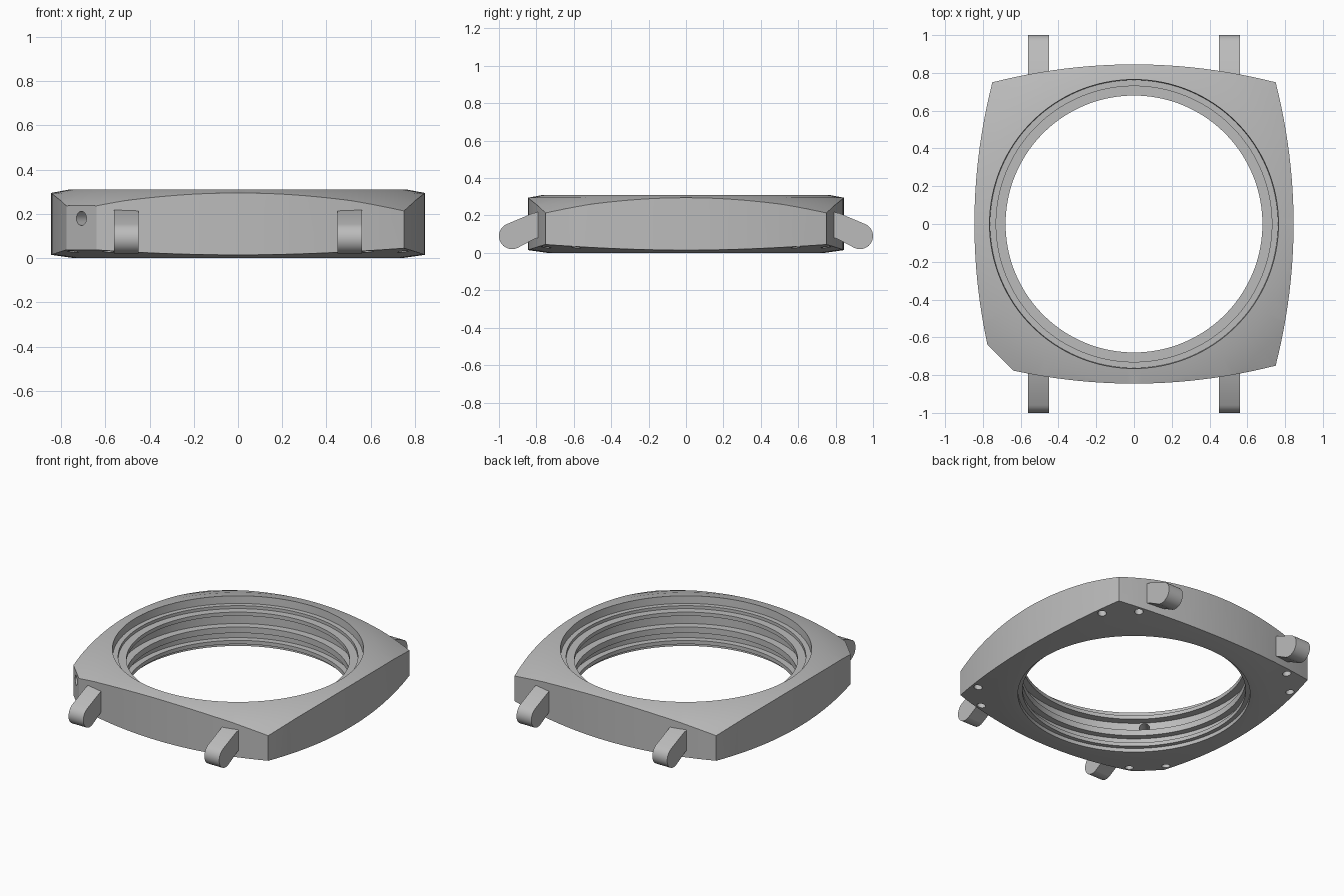
import bpy, bmesh, math
from mathutils import Matrix, Vector

if "Cube" in bpy.data.objects:
    bpy.data.objects.remove(bpy.data.objects["Cube"])

steel = bpy.data.materials.new("brushed_steel_grey")
steel.use_nodes = True
GREY = (0.5, 0.5, 0.5, 1)
steel.diffuse_color = GREY
steel.node_tree.nodes["Principled BSDF"].inputs["Base Color"].default_value = GREY


def make_object(name, bm):
    bmesh.ops.recalc_face_normals(bm, faces=bm.faces)
    mesh = bpy.data.meshes.new(name)
    bm.to_mesh(mesh)
    bm.free()
    mesh.materials.append(steel)
    obj = bpy.data.objects.new(name, mesh)
    bpy.context.collection.objects.link(obj)
    return obj


def extrude_outline(name, points, offset):
    """Solid made by extruding a closed outline along a vector."""
    bm = bmesh.new()
    face = bm.faces.new([bm.verts.new(p) for p in points])
    ext = bmesh.ops.extrude_face_region(bm, geom=[face], use_keep_orig=True)
    verts = [g for g in ext["geom"] if isinstance(g, bmesh.types.BMVert)]
    bmesh.ops.translate(bm, verts=verts, vec=offset)
    return make_object(name, bm)


def activate(obj):
    bpy.ops.object.select_all(action="DESELECT")
    obj.select_set(True)
    bpy.context.view_layer.objects.active = obj


def boolean(obj, cutter, operation):
    activate(obj)
    mod = obj.modifiers.new("cut", "BOOLEAN")
    mod.operation = operation
    mod.solver = "EXACT"
    mod.object = cutter
    bpy.ops.object.modifier_apply(modifier=mod.name)
    bpy.data.objects.remove(cutter)


def smooth(obj):
    activate(obj)
    bpy.ops.object.shade_smooth_by_angle(angle=math.radians(20))


# Turned ring: domed top, shallow conical underside, stepped and grooved bore
profile = [
    (0.765, 0.31), (0.845, 0.295), (0.95, 0.26), (1.06, 0.214), (1.16, 0.165),
    (1.16, 0.06), (1.06, 0.045), (0.845, 0.015), (0.74, 0.0),
    (0.707, 0.0), (0.707, 0.025), (0.68, 0.025), (0.68, 0.05),
    (0.72, 0.05), (0.72, 0.1), (0.68, 0.1), (0.68, 0.14),
    (0.73, 0.14), (0.73, 0.215), (0.68, 0.215), (0.68, 0.24),
    (0.73, 0.24), (0.73, 0.26), (0.762, 0.26),
]
bm = bmesh.new()
loop = [bm.verts.new((r, 0, z)) for r, z in profile]
edges = [bm.edges.new((a, b)) for a, b in zip(loop, loop[1:] + loop[:1])]
bmesh.ops.spin(bm, geom=loop + edges, cent=(0, 0, 0), axis=(0, 0, 1),
               angle=math.tau, steps=128, use_merge=True)
bmesh.ops.remove_doubles(bm, verts=bm.verts, dist=0.0001)
case = make_object("case_body", bm)

# Cushion outline: four bowed sides, with one corner cut off
CORNER, BULGE, CUT = 0.75, 0.845, 0.853
outline = []
STEPS = 24
for k in range(4):
    lo = -CUT if k == 0 else -1
    hi = CUT if k == 3 else 1
    turn = Matrix.Rotation(k * math.pi / 2, 3, "Z")
    for i in range(STEPS + (k == 3)):
        t = lo + (hi - lo) * i / STEPS
        p = Vector((CORNER * t, -(BULGE - (BULGE - CORNER) * t * t), -0.1))
        outline.append(turn @ p)
boolean(case, extrude_outline("outline_cutter", outline, (0, 0, 0.6)), "INTERSECT")


def drill(radius, depth, matrix):
    bm = bmesh.new()
    bmesh.ops.create_cone(bm, cap_ends=True, segments=24, radius1=radius,
                          radius2=radius, depth=depth, matrix=matrix)
    boolean(case, make_object("drill_cutter", bm), "DIFFERENCE")


# Stem hole through the cut corner
diagonal = Vector((-1, -1, 0)).normalized()
drill(0.032, 0.6, Matrix.Translation(diagonal * 0.9 + Vector((0, 0, 0.18)))
      @ diagonal.to_track_quat("Z", "Y").to_matrix().to_4x4())

# Pairs of blind screw holes under each corner
for k in range(4):
    for side in (-1, 1):
        a = math.radians(45 + 90 * k + 6.8 * side)
        drill(0.026, 0.16, Matrix.Translation((0.95 * math.cos(a), 0.95 * math.sin(a), 0.02)))
smooth(case)

# Four lugs: drooping bars with rounded ends
centre_y, centre_z, radius = 0.93, 0.09, 0.07
for end, end_name in ((-1, "front"), (1, "back")):
    for side, side_name in ((-1, "right"), (1, "left")):
        section = [(0.76, 0.225), (0.82, 0.212)]
        for i in range(17):
            a = math.radians(66 - 182 * i / 16)
            section.append((centre_y + radius * math.cos(a), centre_z + radius * math.sin(a)))
        section += [(0.81, 0.075), (0.76, 0.09)]
        points = [(side * 0.45, end * y, z) for y, z in section]
        smooth(extrude_outline(f"{end_name}_{side_name}_lug", points, (side * 0.11, 0, 0)))
